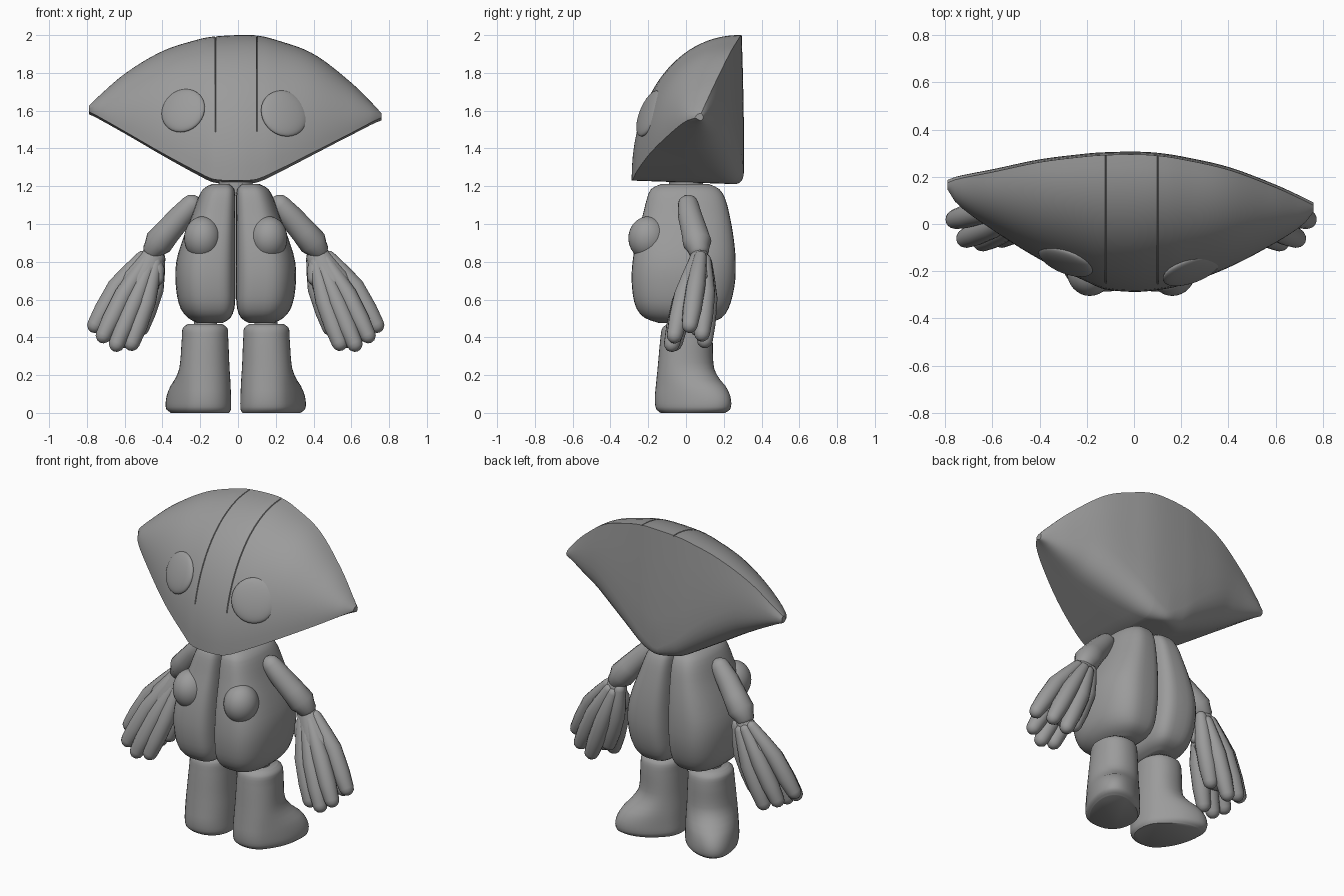
import bpy, bmesh, math
from mathutils import Vector

if "Cube" in bpy.data.objects:
    bpy.data.objects.remove(bpy.data.objects["Cube"])

MID = -0.012  # mirror axis of body and limbs

grey = bpy.data.materials.new("plain grey")
grey.diffuse_color = (0.33, 0.33, 0.33, 1)
grey.use_nodes = True
grey.node_tree.nodes["Principled BSDF"].inputs["Base Color"].default_value = grey.diffuse_color


def finish(name, bm, angle=40):
    bmesh.ops.recalc_face_normals(bm, faces=bm.faces)
    me = bpy.data.meshes.new(name)
    bm.to_mesh(me)
    bm.free()
    me.materials.append(grey)
    ob = bpy.data.objects.new(name, me)
    bpy.context.collection.objects.link(ob)
    bpy.ops.object.select_all(action='DESELECT')
    ob.select_set(True)
    bpy.context.view_layer.objects.active = ob
    bpy.ops.object.shade_smooth_by_angle(angle=math.radians(angle))
    return ob


def add_loft(bm, rings):
    vs = [[bm.verts.new(p) for p in r] for r in rings]
    n = len(vs[0])
    for a, b in zip(vs, vs[1:]):
        for i in range(n):
            j = (i + 1) % n
            bm.faces.new((a[i], a[j], b[j], b[i]))
    bm.faces.new(vs[0])
    bm.faces.new(vs[-1])


def sample(rows, t):
    """Smooth interpolation of a table whose first column is the key."""
    k = max(i for i in range(len(rows) - 1) if rows[i][0] <= t + 1e-9)
    p, q = rows[k], rows[k + 1]
    o, r = rows[max(k - 1, 0)], rows[min(k + 2, len(rows) - 1)]
    h = q[0] - p[0]
    u = (t - p[0]) / h
    out = []
    for c in range(1, len(p)):
        m0 = (q[c] - o[c]) / (q[0] - o[0]) * h
        m1 = (r[c] - p[c]) / (r[0] - p[0]) * h
        out.append((2*u**3 - 3*u*u + 1)*p[c] + (u**3 - 2*u*u + u)*m0
                   + (3*u*u - 2*u**3)*q[c] + (u**3 - u*u)*m1)
    return out


def oval(z, x0, x1, y0, y1, toe, s, n_in=2.0, n_out=2.0, count=40):
    """Horizontal superellipse between bounds, x outward from the axis; toe swells it outward and back."""
    pts = []
    for i in range(count):
        a = 2 * math.pi * i / count
        c, d = math.cos(a), math.sin(a)
        e = 2 / (n_out if c > 0 else n_in)
        x = (x0 + x1) / 2 + (x1 - x0) / 2 * math.copysign(abs(c) ** e, c)
        y = (y0 + y1) / 2 + (y1 - y0) / 2 * math.copysign(abs(d) ** e, d)
        w = toe * max(0, math.cos(a - 0.84))
        pts.append((MID + s * (x + 0.08 * w), y + 0.095 * w, z))
    return pts


def add_tube(bm, pts, radii, s, squash=1.0):
    """Tapered tube with rounded ends."""
    pts = [Vector(p) for p in pts]
    d0, d1 = (pts[0] - pts[1]).normalized(), (pts[-1] - pts[-2]).normalized()
    caps = [(0.5, 0.866), (0.87, 0.5), (0.99, 0.15)]
    a = [(pts[0] + d0 * radii[0] * h, radii[0] * w) for h, w in reversed(caps)]
    b = [(pts[-1] + d1 * radii[-1] * h, radii[-1] * w) for h, w in caps]
    path = a + list(zip(pts, radii)) + b
    rings = []
    for k, (p, r) in enumerate(path):
        d = (path[min(k + 1, len(path) - 1)][0] - path[max(k - 1, 0)][0]).normalized()
        u = d.cross(Vector((0, 1, 0))).normalized()
        v = d.cross(u)
        ring = [p + (u * math.cos(t) + v * math.sin(t) * squash) * r
                for t in (2 * math.pi * i / 16 for i in range(16))]
        rings.append([(MID + s * q.x, q.y, q.z) for q in ring])
    add_loft(bm, rings)


def ellipsoid(name, centre, scale, normal=(0, 0, 1)):
    bm = bmesh.new()
    bmesh.ops.create_uvsphere(bm, u_segments=32, v_segments=20, radius=1)
    rot = Vector((0, 0, 1)).rotation_difference(Vector(normal))
    for v in bm.verts:
        v.co = rot @ Vector([a * b for a, b in zip(v.co, scale)]) + Vector(centre)
    finish(name, bm, 80)


# Head: fan-shaped shell, columns x, chin z, crown z, front y, back y
head = [(-0.79, 1.595, 1.625, 0.145, 0.175), (-0.75, 1.575, 1.665, 0.085, 0.19),
        (-0.6, 1.49, 1.795, -0.025, 0.22), (-0.4, 1.375, 1.915, -0.15, 0.262),
        (-0.2, 1.268, 1.98, -0.245, 0.287), (-0.13, 1.237, 1.992, -0.275, 0.292),
        (0.0, 1.23, 2.0, -0.288, 0.295), (0.1, 1.237, 1.998, -0.28, 0.29),
        (0.2, 1.28, 1.975, -0.26, 0.275), (0.4, 1.38, 1.90, -0.185, 0.23),
        (0.6, 1.482, 1.748, -0.08, 0.155), (0.72, 1.545, 1.63, 0.0, 0.1),
        (0.76, 1.562, 1.585, 0.05, 0.08)]
grooves = (-0.12, 0.10)
xs = [-0.79 + 1.55 * i / 50 for i in range(51)]
xs = [x for x in xs if all(abs(x - g) > 0.01 for g in grooves)]
xs = sorted(xs + [g + d for g in grooves for d in (-0.003, 0, 0.003)])
rings = []
for x in xs:
    zb, zt, yf, yb = sample(head, x)
    cut = 0.008 if x in grooves else 0
    ring = []
    for i in range(21):                       # curved face
        a = math.pi / 2 * i / 20
        c, d = math.cos(a) ** 0.94, math.sin(a) ** 0.94
        z = zb + (zt - zb) * d
        g = cut if z > 1.5 else 0
        ring.append((x, yb - (yb - yf) * c + g * c, z - g * d))
    # back and underside, their shared corner rounder towards the tips
    F, T, B = (Vector((x, yf, zb)), Vector((x, yb, zt)), Vector((x, yb, zb - 0.02)))
    r = 0.06 + 0.4 * min(1, abs(x) / 0.5)
    P, Q = B.lerp(T, r), B.lerp(F, r)
    bulge = Vector((0, 0.012, 0))
    ring += [T.lerp(P, t) + bulge * math.sin(math.pi * t / 1.6) for t in (0.25, 0.5, 0.75)]
    for i in range(9):
        t = i / 8
        ring.append(P.lerp(B, t).lerp(B.lerp(Q, t), t) + bulge * (1 - t) * 0.9)
    ring += [Q.lerp(F, t) for t in (0.33, 0.67)]
    rings.append(ring)
bm = bmesh.new()
add_loft(bm, rings)
finish("head", bm, 38)

# Eyes: shallow domes on the face
ellipsoid("left_eye", (-0.29, -0.158, 1.60), (0.122, 0.122, 0.03), (-0.36, -0.88, 0.36))
ellipsoid("right_eye", (0.245, -0.195, 1.585), (0.13, 0.13, 0.03), (0.33, -0.88, 0.36))

# Neck
bm = bmesh.new()
add_loft(bm, [oval(z, -0.09, 0.09, -0.09, 0.09, 0, 1) for z in (1.15, 1.26)])
finish("neck", bm)

# Body half profile: z, inner x, outer x, front y, back y, toe swell
body = [(0.475, .07, .20, -.14, .12, 0), (0.50, .03, .25, -.215, .185, 0),
        (0.56, .006, .295, -.265, .228, 0), (0.68, .002, .318, -.287, .258, 0),
        (0.80, .002, .315, -.283, .263, 0), (0.92, .002, .28, -.262, .253, 0),
        (1.05, .002, .23, -.228, .23, 0), (1.14, .002, .198, -.205, .205, 0),
        (1.19, .01, .168, -.18, .17, 0), (1.212, .035, .125, -.13, .12, 0)]
leg = [(0.0, .035, .29, -.135, .14, .85), (0.02, .025, .305, -.158, .155, 1),
       (0.08, .025, .305, -.165, .157, 1), (0.14, .027, .303, -.16, .155, .72),
       (0.18, .029, .302, -.156, .152, .34), (0.24, .033, .298, -.15, .148, 0),
       (0.40, .04, .285, -.135, .14, 0), (0.45, .045, .28, -.125, .13, 0),
       (0.47, .07, .255, -.10, .105, 0)]
# Finger tips: x, y, z
tips = [(0.745, 0.02, 0.465), (0.70, -0.06, 0.41), (0.63, -0.075, 0.365),
        (0.55, -0.06, 0.37), (0.675, 0.085, 0.42), (0.59, 0.10, 0.385),
        (0.50, 0.06, 0.45)]


def heights(rows, n):
    a, b = rows[0][0], rows[-1][0]
    # denser towards both ends
    return [a + (b - a) * (0.5 - 0.5 * math.cos(math.pi * i / n)) for i in range(n + 1)]


for s, side in ((-1, "left"), (1, "right")):
    for name, rows, ni, no in (("body_half", body, 4.5, 2.35), ("leg", leg, 2.2, 2.2)):
        bm = bmesh.new()
        add_loft(bm, [oval(z, *sample(rows, z), s, ni, no) for z in heights(rows, 24)])
        finish(f"{side}_{name}", bm, 50)

    # Hip peg
    bm = bmesh.new()
    add_loft(bm, [oval(z, .10, .22, -.06, .06, 0, s) for z in (0.44, 0.53)])
    finish(f"{side}_hip", bm)

    # Chest bump
    ellipsoid(f"{side}_chest", (MID + s * 0.175, -0.2, 0.925), (0.098, 0.105, 0.115))

    # Upper arm, flaring towards the wrist
    bm = bmesh.new()
    add_tube(bm, [(.235, .012, 1.10), (.29, .022, 1.04), (.36, .045, .96),
                  (.41, .06, .90), (.43, .065, .872)],
             [.056, .064, .07, .076, .06], s)
    finish(f"{side}_arm", bm, 60)

    # Hand: palm core with a fan of long fingers and a short thumb
    bm = bmesh.new()
    add_tube(bm, [(.44, .07, .82), (.50, .055, .70), (.565, .025, .55)],
             [.065, .105, .105], s, 0.78)
    wrist = Vector((0.445, 0.075, 0.81))
    axis = Vector((0.61, 0.015, 0.42))
    for t in tips:
        t = Vector(t)
        start = wrist + (t - axis) * 0.36
        knuckle = start.lerp(t, 0.45) + (t - axis) * 0.16
        add_tube(bm, [start, start.lerp(knuckle, 0.5), knuckle, knuckle.lerp(t, 0.6), t],
                 [.033, .043, .05, .05, .042], s)
    add_tube(bm, [(.425, .06, .80), (.415, .045, .76), (.412, .035, .71)], [.033, .038, .032], s)
    finish(f"{side}_hand", bm, 60)
